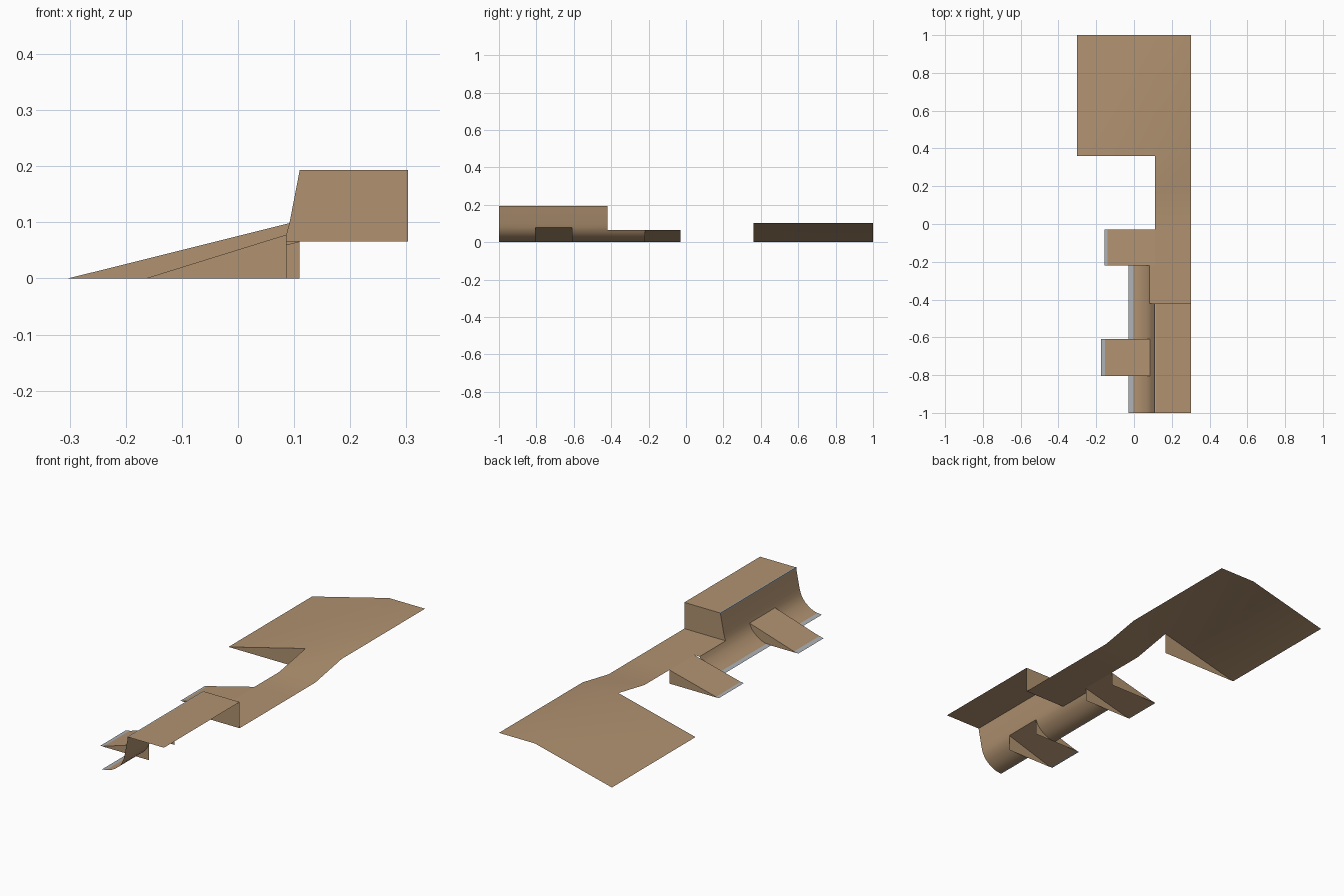
import bpy, bmesh

if "Cube" in bpy.data.objects:
    bpy.data.objects.remove(bpy.data.objects["Cube"])


def material(name, rgb):
    m = bpy.data.materials.new(name)
    m.diffuse_color = (*rgb, 1)
    m.use_nodes = True
    m.node_tree.nodes["Principled BSDF"].inputs["Base Color"].default_value = m.diffuse_color
    return m


WOOD = material("tan_wood", (0.44, 0.29, 0.165))
METAL = material("grey_metal", (0.42, 0.44, 0.46))


def build(name, polygons, mat, smooth=None):
    """Make an object from open sheet polygons, welding shared edges."""
    bm = bmesh.new()
    for poly in polygons:
        bm.faces.new([bm.verts.new(p) for p in poly])
    bmesh.ops.remove_doubles(bm, verts=bm.verts, dist=1e-5)
    mesh = bpy.data.meshes.new(name)
    bm.to_mesh(mesh)
    bm.free()
    mesh.materials.append(mat)
    ob = bpy.data.objects.new(name, mesh)
    bpy.context.collection.objects.link(ob)
    if smooth:
        bpy.ops.object.select_all(action='DESELECT')
        ob.select_set(True)
        bpy.context.view_layer.objects.active = ob
        bpy.ops.object.shade_smooth_by_angle(angle=smooth)
    return ob


def sweep(profile, y0, y1):
    """Upward facing sheet: an x-z profile (left to right) run along y."""
    return [[(a[0], y0, a[1]), (b[0], y0, b[1]), (b[0], y1, b[1]), (a[0], y1, a[1])]
            for a, b in zip(profile, profile[1:])]


def side(x0, x1, y, z, front):
    """Triangular side wall under a slope."""
    tri = [(x0, y, 0), (x1, y, 0), (x1, y, z)]
    return tri if front else tri[::-1]


LEFT, EDGE, RIGHT = -0.303, 0.11, 0.303
LOW, MID, HIGH = 0.066, 0.103, 0.193

# wide bank ramp with its deck, dropping to the low deck
bank = sweep([(LEFT, 0), (EDGE, MID), (RIGHT, MID)], 0.36, 1)
bank.append([(EDGE, 0.16, LOW), (RIGHT, 0.16, LOW), (RIGHT, 0.36, MID), (EDGE, 0.36, MID)])
bank += sweep([(EDGE, LOW), (RIGHT, LOW)], -0.03, 0.16)
bank += sweep([(EDGE, LOW), (RIGHT, LOW)], -0.22, -0.03)
build("bank_and_deck", bank, WOOD, 0.5)
build("bank_side", [side(LEFT, EDGE, 0.36, MID, True)], WOOD)

# low deck behind the short quarter pipe
build("low_deck", sweep([(0.081, LOW), (RIGHT, LOW)], -0.42, -0.22), WOOD)

# curved quarter pipe: full height, low, and cut away over the tall kicker
lower = [(-0.022, 0), (0, 0.003), (0.02, 0.009), (0.04, 0.02),
         (0.06, 0.036), (0.073, 0.051), (0.081, LOW)]
upper = [(0.086, 0.078), (0.092, 0.1), (EDGE, HIGH)]
quarter = sweep(lower + upper, -1, -0.805) + sweep(upper, -0.805, -0.61)
quarter += sweep(lower + upper, -0.61, -0.42) + sweep(lower, -0.42, -0.22)
build("quarter_pipe", quarter, WOOD, 0.6)

# high deck and the riser wall at its back end
build("high_deck", sweep([(EDGE, HIGH), (RIGHT, HIGH)], -1, -0.42), WOOD)
wall = [(0.081, LOW)] + upper + [(RIGHT, HIGH), (RIGHT, LOW)]
build("riser_wall", [[(x, -0.42, z) for x, z in wall]], WOOD)

# two small kickers, open underneath
kickers = [("low_kicker", -0.15, EDGE, -0.22, -0.03, LOW),
           ("tall_kicker", -0.165, 0.086, -0.805, -0.61, 0.078)]
for name, x0, x1, y0, y1, z in kickers:
    build(name, sweep([(x0, 0), (x1, z)], y0, y1)
          + [side(x0, x1, y0, z, True), side(x0, x1, y1, z, False)], WOOD)

# metal threshold plates at the feet of the ramps
strips = [("low_kicker_plate", -0.155, -0.141, -0.22, -0.03, 0.066 / 0.26, -0.15),
          ("tall_kicker_plate", -0.175, -0.153, -0.805, -0.61, 0.078 / 0.251, -0.165),
          ("quarter_plate_front", -0.028, -0.006, -1, -0.805, 0.14, -0.022),
          ("quarter_plate_middle", -0.028, -0.006, -0.61, -0.22, 0.14, -0.022)]
for name, x0, x1, y0, y1, slope, foot in strips:
    z = (x1 - foot) * slope + 0.0012
    build(name, sweep([(x0, 0), (foot, 0.0012), (x1, z)], y0, y1), METAL)

# thin metal coping along the high deck edge
build("coping", sweep([(0.1085, 0.188), (0.1085, 0.194), (0.114, 0.194)], -1, -0.42), METAL)
